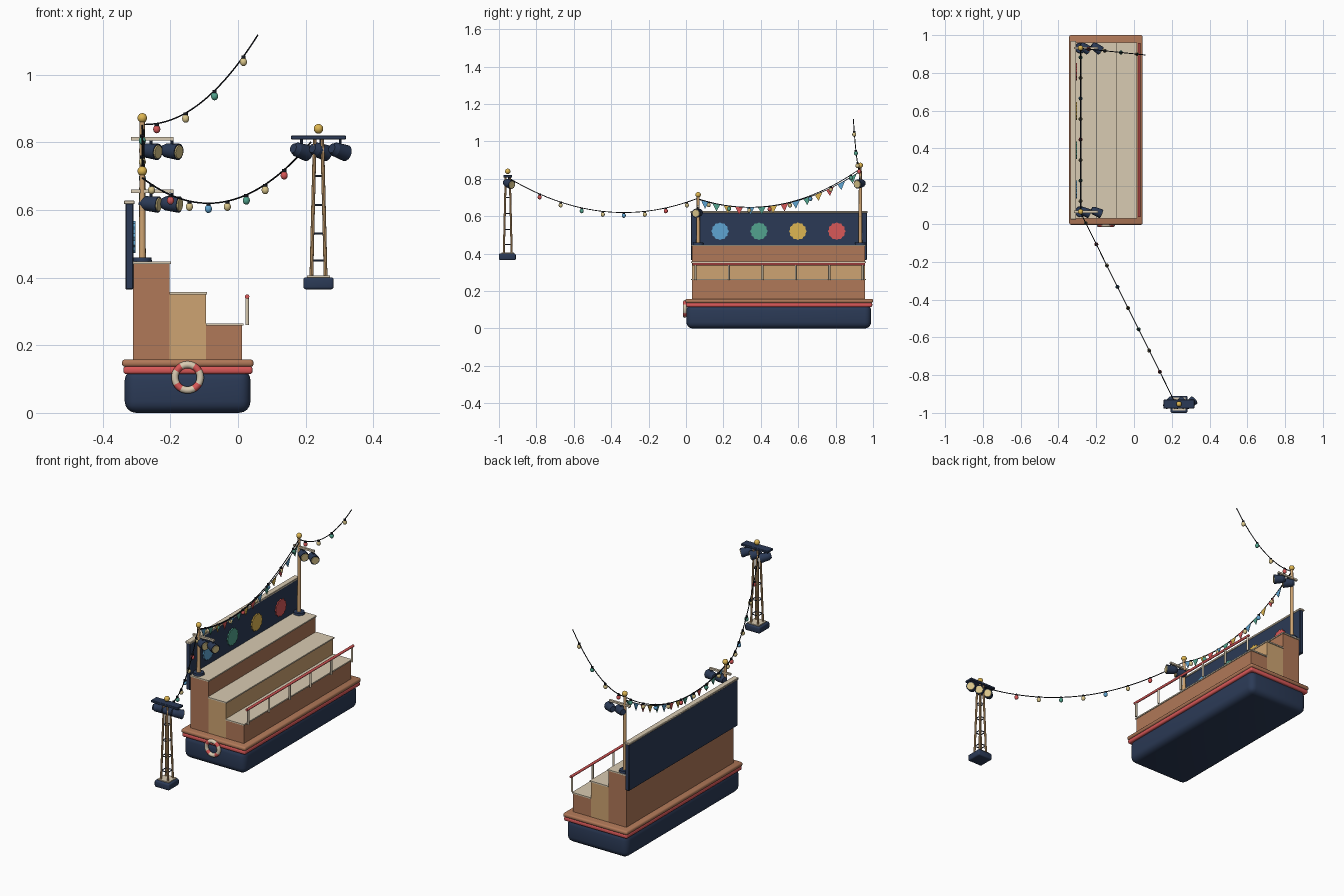
import bpy, bmesh, math
from mathutils import Vector, Matrix

if "Cube" in bpy.data.objects:
    bpy.data.objects.remove(bpy.data.objects["Cube"])


def mat(name, r, g, b):
    m = bpy.data.materials.new(name)
    lin = [c / 12.92 if c < .04045 else ((c + .055) / 1.055) ** 2.4 for c in (r / 255, g / 255, b / 255)]
    m.diffuse_color = (*lin, 1)
    m.use_nodes = True
    m.node_tree.nodes["Principled BSDF"].inputs["Base Color"].default_value = m.diffuse_color
    return m


NAVY = mat("navy", 43, 58, 86)
BROWN = mat("brown wood", 176, 120, 88)
TAN = mat("light wood", 206, 164, 114)
CREAM = mat("cream", 217, 203, 178)
RED = mat("red", 217, 88, 88)
YELLOW = mat("yellow", 222, 182, 82)
BLUE = mat("blue", 95, 165, 210)
GREEN = mat("green", 82, 164, 142)
BLACK = mat("black wire", 24, 27, 34)
WARM = mat("warm lens", 218, 198, 138)


def finish(name, bm, *mats, smooth=True):
    me = bpy.data.meshes.new(name)
    bmesh.ops.recalc_face_normals(bm, faces=bm.faces)
    bm.to_mesh(me)
    bm.free()
    for m in mats:
        me.materials.append(m)
    ob = bpy.data.objects.new(name, me)
    bpy.context.collection.objects.link(ob)
    if smooth:
        bpy.ops.object.select_all(action='DESELECT')
        ob.select_set(True)
        bpy.context.view_layer.objects.active = ob
        bpy.ops.object.shade_smooth_by_angle(angle=math.radians(40))
    return ob


def box(name, x, y, z, m, bevel=0.0, seg=3):
    bm = bmesh.new()
    bmesh.ops.create_cube(bm, size=1)
    lo = Vector((x[0], y[0], z[0]))
    hi = Vector((x[1], y[1], z[1]))
    for v in bm.verts:
        v.co = (lo + hi) / 2 + v.co * (hi - lo)
    if bevel:
        bmesh.ops.bevel(bm, geom=bm.edges[:], offset=bevel, segments=seg, profile=.5, affect='EDGES')
    return finish(name, bm, m)


def add_rod(bm, a, b, r1, r2=None, seg=12):
    a, b = Vector(a), Vector(b)
    d = b - a
    M = Matrix.Translation((a + b) / 2) @ d.to_track_quat('Z', 'Y').to_matrix().to_4x4()
    return bmesh.ops.create_cone(bm, cap_ends=True, segments=seg, radius1=r1,
                                 radius2=r1 if r2 is None else r2, depth=d.length, matrix=M)


def rod(name, a, b, r1, m, r2=None, seg=12):
    bm = bmesh.new()
    add_rod(bm, a, b, r1, r2, seg)
    return finish(name, bm, m)


def ball(name, c, r, m, stretch=1.0):
    bm = bmesh.new()
    bmesh.ops.create_uvsphere(bm, u_segments=14, v_segments=9, radius=r,
                              matrix=Matrix.Translation(c) @ Matrix.Diagonal((1, 1, stretch, 1)))
    return finish(name, bm, m)


# Hull, red band and gunwale
box("hull", (-.335, .037), (.002, .99), (0, .13), NAVY, .034, 4)
box("red_band", (-.339, .043), (-.001, .996), (.115, .138), RED, .008)
box("gunwale_deck", (-.343, .046), (-.004, 1.0), (.136, .158), BROWN, .009)

# Stepped seating tiers with cream tops
for i, (x0, x1, top, m) in enumerate([(-.095, .012, .258, BROWN), (-.202, -.095, .35, TAN),
                                      (-.31, -.202, .44, BROWN)]):
    box(f"tier_{i + 1}", (x0, x1), (.033, .957), (.15, top), m)
    box(f"tier_top_{i + 1}", (x0, x1 + .004), (.028, .962), (top, top + .007), CREAM)

# Handrail along the lowest tier
for i in range(6):
    y = .05 + i * .179
    rod(f"rail_post_{i + 1}", (.027, y, .26), (.027, y, .345), .0055, CREAM)
rod("handrail", (.027, .036, .344), (.027, .957, .344), .0068, RED)

# Backboard with cap and scalloped medallions
box("backboard", (-.333, -.309), (.027, .967), (.365, .62), NAVY, .003, 1)
box("backboard_cap", (-.337, -.306), (.024, .97), (.617, .628), CREAM, .002, 1)
for i, m in enumerate([BLUE, GREEN, YELLOW, RED]):
    bm = bmesh.new()
    ring = []
    for k in range(48):
        a = math.tau * k / 48
        r = .0445 + .0025 * math.cos(12 * a)
        ring.append(bm.verts.new((-.311, .182 + i * .208 + r * math.cos(a), .52 + r * math.sin(a))))
    f = bm.faces.new(ring)
    ext = bmesh.ops.extrude_face_region(bm, geom=[f])
    bmesh.ops.translate(bm, vec=(.008, 0, 0), verts=[g for g in ext['geom'] if isinstance(g, bmesh.types.BMVert)])
    finish(f"medallion_{i + 1}", bm, m)

# Life ring with red patches on its diagonals
bm = bmesh.new()
N, K = 48, 12
grid = []
for i in range(N):
    a = math.tau * i / N
    grid.append([bm.verts.new((-.149 + (.0375 + .0105 * math.cos(t)) * math.cos(a), -.006 + .0105 * math.sin(t),
                               .105 + (.0375 + .0105 * math.cos(t)) * math.sin(a)))
                 for t in [math.tau * k / K for k in range(K)]])
for i in range(N):
    for k in range(K):
        f = bm.faces.new((grid[i][k], grid[(i + 1) % N][k], grid[(i + 1) % N][(k + 1) % K], grid[i][(k + 1) % K]))
        f.material_index = 1 if 4 <= i % 12 < 8 else 0
finish("life_ring", bm, CREAM, RED)


# Spotlight: navy can with a warm lens, hung from a bracket
def spotlight(name, c, aim, hang):
    c, d = Vector(c), Vector(aim).normalized()
    rod(name + "_rear", c - d * .034, c - d * .02, .014, NAVY, .021, 16)
    rod(name + "_can", c - d * .02, c + d * .024, .021, NAVY, .0245, 16)
    rod(name + "_lens", c + d * .022, c + d * .027, .0215, WARM, .0195, 16)
    rod(name + "_bracket", c, (c.x, c.y, hang), .004, NAVY, seg=8)


# Deck masts with crossbar and two spotlights
AX = -.283
for tag, y, top, bar, aim in [("front", .065, .705, .655, (.88, -.38, -.08)),
                              ("rear", .932, .862, .811, (.8, -.56, -.1))]:
    rod(f"{tag}_mast_base", (AX, y, .446), (AX, y, .459), .029, NAVY, .027, 20)
    rod(f"{tag}_mast", (AX, y, .45), (AX, y, top), .0105, TAN, .0075)
    ball(f"{tag}_mast_finial", (AX, y, top + .01), .0145, YELLOW)
    box(f"{tag}_crossbar", (-.317, -.19), (y - .006, y + .006), (bar - .005, bar + .005), CREAM)
    for i, x in enumerate((-.257, -.195)):
        spotlight(f"{tag}_spotlight_{i + 1}", (x, y - .002, bar - .037), aim, bar)

# Lamp tower: base, four tapering legs, rungs, head bar and spotlights
TX, TY = .238, -.953
box("tower_base", (TX - .045, TX + .045), (TY - .047, TY + .043), (.365, .401), NAVY, .008)
box("tower_plate", (TX - .034, TX + .034), (TY - .034, TY + .034), (.4, .406), CREAM)
quad = [(-1, -1), (1, -1), (1, 1), (-1, 1)]
for i, (sx, sy) in enumerate(quad):
    rod(f"tower_leg_{i + 1}", (TX + sx * .021, TY + sy * .021, .404),
        (TX + sx * .011, TY + sy * .011, .815), .0055, TAN, seg=8)
bm = bmesh.new()
for z in (.45, .53, .615, .70, .77):
    h = .021 - .01 * (z - .404) / .411
    for i in range(4):
        p, q = quad[i], quad[(i + 1) % 4]
        add_rod(bm, (TX + p[0] * h, TY + p[1] * h, z), (TX + q[0] * h, TY + q[1] * h, z), .0028, seg=6)
finish("tower_rungs", bm, NAVY)
box("tower_head_bar", (TX - .081, TX + .081), (TY - .024, TY + .024), (.808, .82), NAVY, .002, 1)
ball("tower_finial", (TX, TY, .84), .0145, YELLOW)
for i in range(3):
    spotlight(f"tower_spotlight_{i + 1}", (TX - .05 + i * .057, TY + .006, .774), (.72, .62, -.25), .81)


# Hanging lines follow a sagging parabola
def sag_point(a, b, s, t):
    p = Vector(a).lerp(Vector(b), t)
    p.z -= 4 * s * t * (1 - t)
    return p


def wire(name, a, b, s, r=.0024):
    bm = bmesh.new()
    n, rings = 36, []
    side = (Vector(b) - Vector(a)).cross(Vector((0, 0, 1))).normalized()
    for i in range(n + 1):
        t = i / n
        tan = sag_point(a, b, s, t + .01) - sag_point(a, b, s, t - .01)
        up = side.cross(tan).normalized()
        p = sag_point(a, b, s, t)
        rings.append([bm.verts.new(p + r * (side * math.cos(k * math.tau / 6) + up * math.sin(k * math.tau / 6)))
                      for k in range(6)])
    for u, v in zip(rings, rings[1:]):
        for k in range(6):
            bm.faces.new((u[k], u[(k + 1) % 6], v[(k + 1) % 6], v[k]))
    bm.faces.new(rings[0])
    bm.faces.new(rings[-1])
    finish(name, bm, BLACK)


def light_string(name, a, b, s, ts, colours):
    wire(name + "_wire", a, b, s)
    for i, t in enumerate(ts):
        p = sag_point(a, b, s, t)
        rod(f"{name}_socket_{i + 1}", p + Vector((0, 0, .002)), p - Vector((0, 0, .008)), .0065, BLACK, seg=10)
        ball(f"{name}_bulb_{i + 1}", p - Vector((0, 0, .0165)), .0108, colours[i % len(colours)], 1.15)


FRONT_TOP, REAR_TOP = (AX, .06, .695), (AX, .93, .853)
light_string("long_lights", FRONT_TOP, (.215, -.94, .80), .122,
             [.055 + .1125 * k for k in range(8)], [WARM, RED, WARM, BLUE, WARM, GREEN, WARM, RED])
light_string("free_lights", REAR_TOP, (.059, .895, 1.118), .07,
             [.125 + .25 * k for k in range(4)], [RED, WARM, GREEN, WARM])
light_string("deck_lights", FRONT_TOP, REAR_TOP, .112,
             [.07 + .125 * k for k in range(8)], [WARM, GREEN, WARM, RED, WARM, BLUE])

# Bunting between the masts
B0, B1, BS = (AX + .004, .065, .69), (AX + .004, .928, .838), .104
wire("bunting_cord", B0, B1, BS, .002)
for i in range(14):
    t = (i + .6) / 14.2
    p, q = sag_point(B0, B1, BS, t - .024), sag_point(B0, B1, BS, t + .024)
    tip = (p + q) / 2 - Vector((0, 0, .04))
    bm = bmesh.new()
    fr, bk = [[bm.verts.new(v + Vector((dx, 0, 0))) for v in (p, q, tip)] for dx in (-.0015, .0015)]
    bm.faces.new(fr)
    bm.faces.new(bk)
    for k in range(3):
        bm.faces.new((fr[k], fr[(k + 1) % 3], bk[(k + 1) % 3], bk[k]))
    finish(f"bunting_flag_{i + 1}", bm, [BLUE, GREEN, YELLOW, RED][i % 4], smooth=False)
